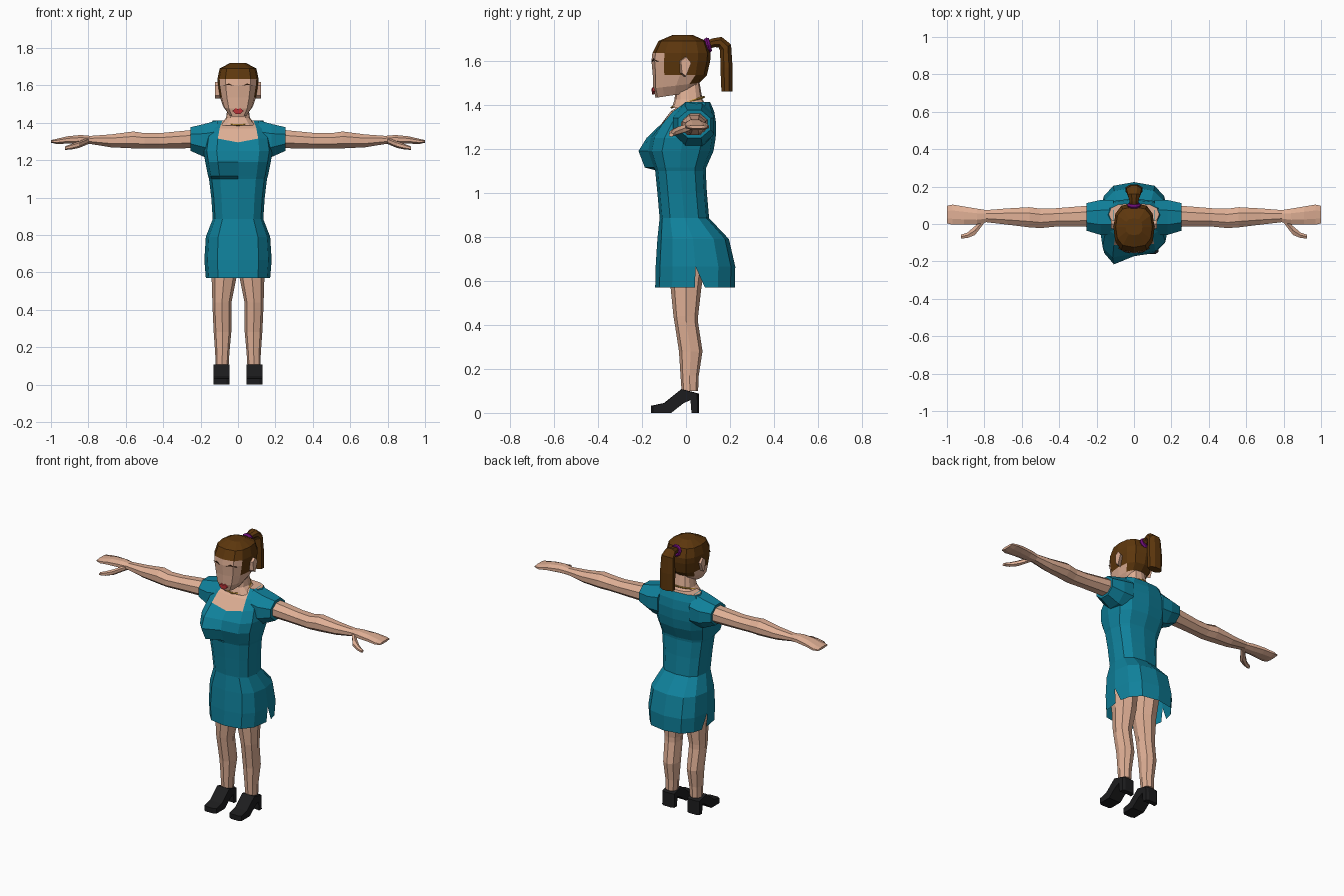
import bpy, bmesh, math
from mathutils import Matrix

if "Cube" in bpy.data.objects:
    bpy.data.objects.remove(bpy.data.objects["Cube"])


def material(name, r, g, b):
    m = bpy.data.materials.new(name)
    m.diffuse_color = (r, g, b, 1)
    m.use_nodes = True
    m.node_tree.nodes["Principled BSDF"].inputs["Base Color"].default_value = m.diffuse_color
    return m


TEAL = material("teal cloth", .005, .22, .33)
SKIN = material("skin", .74, .43, .30)
HAIR = material("brown hair", .11, .038, .004)
BROW = material("dark brow", .035, .012, .004)
LIPS = material("red lips", .52, .035, .04)
BLACK = material("black leather", .012, .012, .013)
GOLD = material("gold", .52, .28, .04)
PURPLE = material("purple band", .16, .004, .19)


def loft(name, rings, mats, caps=(True, True), mirror=False, rule=None, slit=False):
    """Skin a list of equal-length point rings."""
    bm = bmesh.new()
    vs = [[bm.verts.new(p) for p in r] for r in rings]
    n = len(rings[0])
    for k in range(len(vs) - 1):
        for i in range(n):
            j = (i + 1) % n
            q = [vs[k][i], vs[k][j], vs[k + 1][j], vs[k + 1][i]]
            if slit and k == 0 and i in (3, 8):      # open a side slit in the hem
                s = 0 if i == 3 else 1
                c = q[s].co.copy()
                c.y += .045
                q[s] = bm.verts.new(c)
            bm.faces.new(q)
    if caps[0]:
        bm.faces.new(vs[0])
    if caps[1]:
        bm.faces.new(vs[-1])
    bmesh.ops.recalc_face_normals(bm, faces=bm.faces)
    if rule:
        for f in bm.faces:
            f.material_index = rule(f.calc_center_median())
    return finish(name, bm, mats, mirror)


def finish(name, bm, mats, mirror=False):
    me = bpy.data.meshes.new(name)
    bm.to_mesh(me)
    bm.free()
    for m in mats:
        me.materials.append(m)
    ob = bpy.data.objects.new(name, me)
    bpy.context.collection.objects.link(ob)
    if mirror:
        ob.modifiers.new("mirror", 'MIRROR').use_mirror_merge = False
    return ob


def spow(v, e):
    return math.copysign(abs(v) ** e, v)


def ring(z, hw, yf, yb, n=12, cx=0, e=(.7, .8), tilt=0):
    """Horizontal rounded section; point 0 faces the front."""
    cy, h = (yf + yb) / 2, (yb - yf) / 2
    pts = []
    for i in range(n):
        a = 2 * math.pi * i / n
        y = cy - h * spow(round(math.cos(a), 6), e[1])
        pts.append([cx + hw * spow(round(math.sin(a), 6), e[0]), y, z + tilt * (y - yf)])
    return pts


def xring(x, cy, cz, ry, rz, n=8):
    """Section across the x axis."""
    return [(x, cy + ry * math.cos(2 * math.pi * (i + .5) / n) * 1.06,
             cz + rz * math.sin(2 * math.pi * (i + .5) / n) * 1.06) for i in range(n)]


def torus(name, loc, rx, ry, minor, rot, mat, n=12, m=5):
    rings = []
    for i in range(n):
        a = 2 * math.pi * i / n
        rings.append([((rx + minor * math.cos(b)) * math.cos(a), (ry + minor * math.cos(b)) * math.sin(a),
                       minor * math.sin(b)) for b in (2 * math.pi * j / m for j in range(m))])
    ob = loft(name, rings + rings[:1], [mat], (False, False))
    ob.data.transform(Matrix.Translation(loc) @ Matrix.Rotation(rot, 4, 'X'))


# Dress: stacked sections, fuller bust on the -x side, skin-coloured neckline
body = []
for z, hw, yf, yb, push in [
        (.57, .172, -.14, .222, 0), (.665, .18, -.138, .224, 0), (.79, .172, -.13, .195, 0),
        (.885, .135, -.12, .105, 0), (1.0, .143, -.13, .095, 0), (1.10, .155, -.14, .09, 0),
        (1.115, .16, -.145, .092, .055), (1.19, .175, -.172, .125, .06), (1.25, .185, -.16, .135, .035),
        (1.315, .175, -.12, .137, .005), (1.37, .16, -.07, .128, 0), (1.412, .135, -.005, .11, 0)]:
    r = ring(z, hw, yf, yb)
    r[11][1] -= push
    r[10][1] -= push * .8
    if z == 1.315:
        r[0][2] -= .02
    body.append(r)
loft("dress", body, [TEAL, SKIN], (False, True), slit=True,
     rule=lambda c: int(c.z > 1.405 or (abs(c.x) < .085 and c.y < .03 and c.z > 1.32)))

# Sleeves
loft("sleeve", [xring(.11, .035, 1.31, .095, .105), xring(.18, .035, 1.305, .095, .09),
                xring(.255, .038, 1.313, .075, .064)], [TEAL], mirror=True)

# Arms with mitten hands and thumbs
loft("arm", [xring(*s) for s in [
    (.235, .042, 1.313, .058, .05), (.42, .035, 1.303, .05, .042), (.5, .03, 1.303, .053, .042),
    (.56, .036, 1.308, .055, .046), (.68, .04, 1.303, .044, .035), (.79, .042, 1.308, .033, .022),
    (.84, .04, 1.311, .043, .024), (.91, .045, 1.308, .05, .02), (.97, .05, 1.30, .055, .014),
    (1.0, .05, 1.30, .048, .007)]], [SKIN], mirror=True)
loft("thumb", [xring(*s, n=6) for s in [
    (.80, .025, 1.303, .02, .016), (.85, -.035, 1.283, .026, .017),
    (.89, -.06, 1.272, .016, .014), (.925, -.068, 1.264, .011, .009)]], [SKIN], mirror=True)

# Legs
loft("leg", [ring(z, hw, yf, yb, 8, cx, (.85, .85)) for z, hw, yf, yb, cx in [
    (.10, .035, -.02, .055, .085), (.17, .038, -.025, .058, .084), (.28, .047, -.032, .075, .083),
    (.41, .05, -.052, .055, .086), (.44, .051, -.057, .055, .086), (.57, .066, -.07, .07, .075),
    (.75, .075, -.09, .1, .08)]], [SKIN], mirror=True)

# Heeled shoes: extruded side profile with narrowed edges
shoe = [(-.16, 0), (-.16, .032), (-.10, .045), (-.02, .108), (.058, .088), (.06, 0), (.03, 0),
        (.025, .06), (-.01, .045), (-.07, 0)]
mid = sum(p[0] for p in shoe) / len(shoe)
loft("shoe", [[(x, mid + (y - mid) * s, z) for y, z in shoe]
              for x, s in [(.046, .92), (.062, 1), (.115, 1), (.131, .92)]], [BLACK], mirror=True)

# Neck and necklace
loft("neck", [ring(1.385, .10, -.065, .10), ring(1.425, .064, -.052, .075),
              ring(1.51, .052, -.045, .06)], [SKIN])
torus("necklace", (0, .008, 1.412), .07, .078, .005, math.radians(18), GOLD)


# Head: face in skin, crown and back in hair colour
def head_rule(c):
    return int(c.z > 1.635 or (c.y > .0 and c.z > 1.49) or (c.y > -.09 and c.z > 1.56))


loft("head", [ring(z, hw, yf, yb, tilt=t) for z, hw, yf, yb, t in [
    (1.432, .05, -.138, .035, .15), (1.475, .08, -.149, .06, .12), (1.535, .096, -.151, .095, 0),
    (1.60, .107, -.157, .11, 0), (1.635, .11, -.153, .112, 0), (1.69, .098, -.125, .092, 0),
    (1.718, .045, -.06, .03, 0)]], [SKIN, HAIR], rule=head_rule)

# Ears
loft("ear", [[(x, y + dy, z) for y, z in [(-.03, 1.545), (-.035, 1.60), (-.01, 1.618), (.012, 1.59), (-.012, 1.53)]]
             for x, dy in [(.09, 0), (.122, .012)]], [SKIN], mirror=True)

# Brows and lips as thin plates on the face
brow = [(.022, 1.597), (.05, 1.61), (.082, 1.597), (.05, 1.602)]
loft("eyebrow", [[(x, -.1615 + x * .22 + max(0, x - .066) * .7 + d, z) for x, z in brow]
                 for d in (0, .008)], [BROW], mirror=True)
lip = [(-.03, 1.463), (-.012, 1.478), (0, 1.473), (.012, 1.478), (.03, 1.463), (.012, 1.447), (-.012, 1.447)]
loft("lips", [[(x, -.157 + abs(x) * .25 + d, z) for x, z in lip] for d in (0, .009)], [LIPS])

# Ponytail swept along a bent path, and its hair band
tail = []
for y, z, deg, wx, t in [(.085, 1.668, 20, .022, .02), (.125, 1.682, 15, .026, .022),
                         (.155, 1.685, -15, .036, .027), (.18, 1.66, -60, .044, .031),
                         (.184, 1.57, -90, .05, .03), (.186, 1.46, -90, .048, .027)]:
    a = math.radians(deg)
    tail.append([(wx * math.cos(b), y - math.sin(a) * t * math.sin(b), z + math.cos(a) * t * math.sin(b))
                 for b in (math.pi * (i + .5) / 4 for i in range(8))])
loft("ponytail", tail, [HAIR])
torus("hair_band", (0, .10, 1.672), .024, .024, .013, math.radians(105), PURPLE, n=10, m=6)
